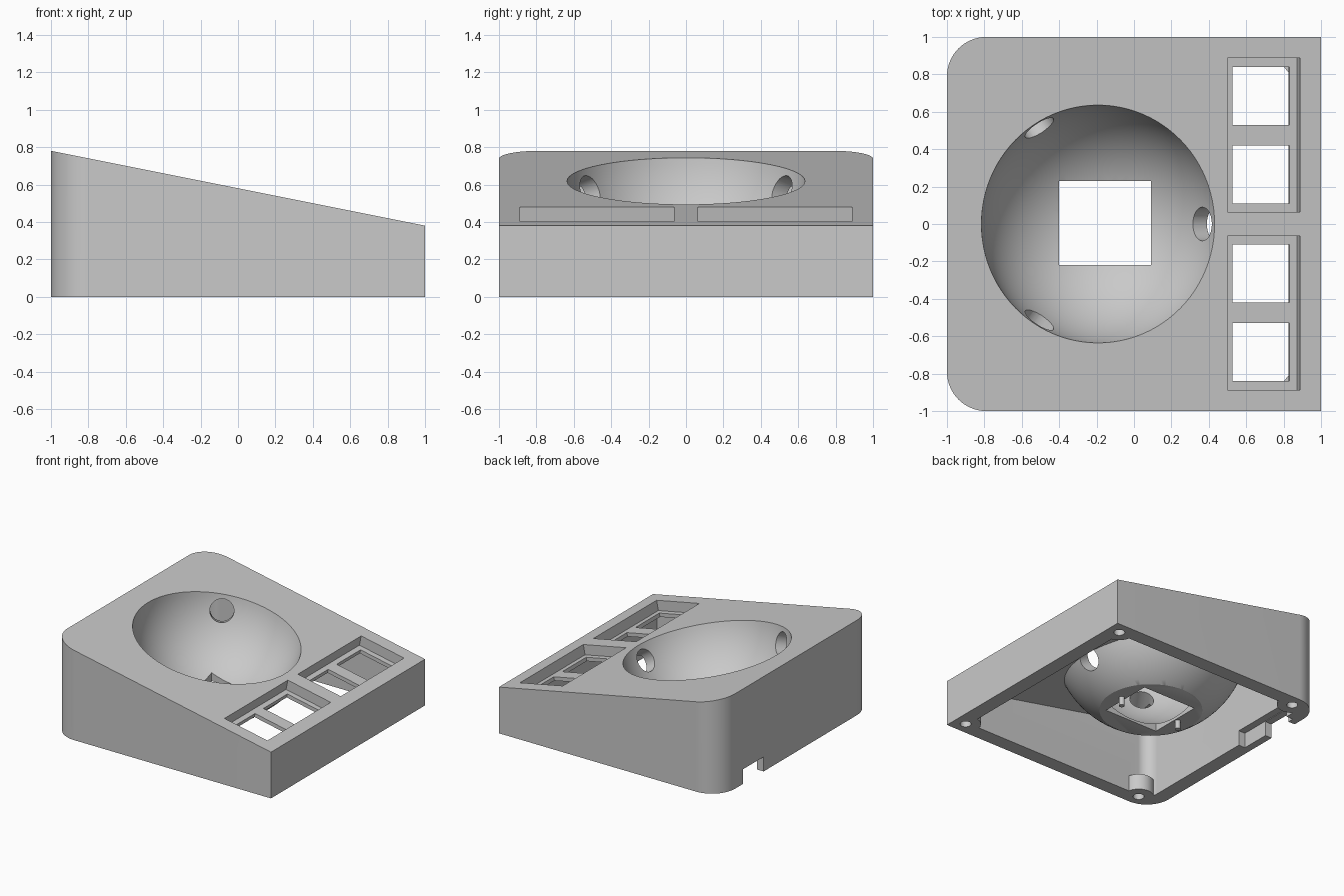
import bpy, bmesh, math
from mathutils import Matrix, Vector

if "Cube" in bpy.data.objects:
    bpy.data.objects.remove(bpy.data.objects["Cube"])

SLOPE = 0.2
TILT = Matrix.Rotation(math.atan(SLOPE), 4, 'Y')
BALL = Vector((-0.166, 0, 0.75))

grey = bpy.data.materials.new("plastic_grey")
grey.diffuse_color = (0.585, 0.585, 0.585, 1)
grey.use_nodes = True
grey.node_tree.nodes["Principled BSDF"].inputs["Base Color"].default_value = grey.diffuse_color


def top_z(x):
    return 0.58 - SLOPE * x


def finish(name, bm, matrix=None):
    if matrix:
        bm.transform(matrix)
    bm.normal_update()
    bmesh.ops.recalc_face_normals(bm, faces=bm.faces)
    if bm.calc_volume(signed=True) < 0:
        bmesh.ops.reverse_faces(bm, faces=bm.faces)
    me = bpy.data.meshes.new(name)
    bm.to_mesh(me)
    bm.free()
    me.materials.append(grey)
    ob = bpy.data.objects.new(name, me)
    bpy.context.collection.objects.link(ob)
    return ob


def wedge(name, half, radius, bottom, drop):
    """Sloped block with its two left corners rounded."""
    pts = [(half, -half), (half, half)]
    for sy, a0 in ((1, 90), (-1, 180)):
        for i in range(17):
            a = math.radians(a0 + 90 * i / 16)
            pts.append((-half + radius + radius * math.cos(a),
                        sy * (half - radius) + radius * math.sin(a)))
    bm = bmesh.new()
    lo = [bm.verts.new((x, y, bottom)) for x, y in pts]
    hi = [bm.verts.new((x, y, top_z(x) - drop)) for x, y in pts]
    bm.faces.new(lo)
    bm.faces.new(hi)
    n = len(pts)
    for i in range(n):
        j = (i + 1) % n
        bm.faces.new((lo[i], lo[j], hi[j], hi[i]))
    return finish(name, bm)


def box(name, x, y, z, matrix=None):
    bm = bmesh.new()
    bmesh.ops.create_cube(bm, size=1)
    for v in bm.verts:
        v.co = [r[0] + (c + 0.5) * (r[1] - r[0]) for c, r in zip(v.co, (x, y, z))]
    return finish(name, bm, matrix)


def rod(name, start, end, r, seg=32):
    start, end = Vector(start), Vector(end)
    d = end - start
    bm = bmesh.new()
    bmesh.ops.create_cone(bm, cap_ends=True, segments=seg, radius1=r, radius2=r, depth=d.length)
    rot = d.to_track_quat('Z', 'Y').to_matrix().to_4x4()
    return finish(name, bm, Matrix.Translation((start + end) / 2) @ rot)


def ball(name, r):
    bm = bmesh.new()
    bmesh.ops.create_uvsphere(bm, u_segments=96, v_segments=48, radius=r)
    return finish(name, bm, Matrix.Translation(BALL) @ TILT)


def cut(target, cutters):
    """Subtract each cutter from the target and discard the cutter."""
    bpy.context.view_layer.objects.active = target
    for c in cutters:
        m = target.modifiers.new("cut", 'BOOLEAN')
        m.operation = 'DIFFERENCE'
        m.solver = 'EXACT'
        m.object = c
        bpy.ops.object.modifier_apply(modifier=m.name)
        bpy.data.objects.remove(c)


# Bowl shell, flattened underneath
shell = ball("bowl_outside", 0.74)
cut(shell, [box("flat_underside", (-1, 1), (-1, 1), (-0.5, 0.12))])

# Hollow interior, leaving the bowl shell and screw bosses standing
screws = [(x, s * 0.9) for x in (0.9, -0.8) for s in (1, -1)]
cavity = wedge("cavity", 0.88, 0.1, -0.1, 0.115)
cut(cavity, [shell] +
    [rod("boss", (x, y, -0.2), (x, y, 0.13), 0.115) for x, y in screws])

# Main case
case = wedge("case", 1.0, 0.21, 0, 0)
cut(case, [cavity, ball("bowl_inside", 0.65)])

# Sensor opening, cable notch with inner recess, and screw holes
cutters = [box("sensor_opening", (-0.4, 0.09), (-0.22, 0.23), (-0.1, 0.35)),
           box("cable_notch", (-1.1, -0.84), (0.42, 0.69), (-0.1, 0.12)),
           box("notch_recess", (-0.94, -0.85), (0.18, 0.74), (-0.1, 0.125))]
cutters += [rod("screw_hole", (x, y, -0.1), (x, y, 0.1), 0.042, 24) for x, y in screws]

# Three bearing holes around the bowl
e = math.radians(-23)
for deg in (0, 120, 240):
    a = math.radians(deg)
    d = TILT @ Vector((math.cos(e) * math.cos(a), math.cos(e) * math.sin(a), math.sin(e)))
    cutters.append(rod("bearing_hole", BALL + d * 0.52, BALL + d * 0.83, 0.09, 40))

# Button pockets and switch windows, square to the sloped top
frame = Matrix.Translation((0.69, 0, top_z(0.69))) @ TILT
for s in (1, -1):
    def span(a, b):
        return sorted((s * a, s * b))
    cutters.append(box("pocket", (-0.195, 0.202), span(0.065, 0.887), (-0.082, 0.1), frame))
    for a, b in ((0.11, 0.42), (0.53, 0.84)):
        cutters.append(box("window", (-0.151, 0.16), span(a, b), (-0.16, 0.05), frame))
cut(case, cutters)

# Sensor mounting pegs under the bowl
pegs = [rod("sensor_peg", (x, 0, 0.05), (x, 0, 0.14), 0.022, 20) for x in (-0.43, 0.12)]

# Smooth curved surfaces, keep sharp edges
for ob in [case] + pegs:
    bpy.ops.object.select_all(action='DESELECT')
    ob.select_set(True)
    bpy.context.view_layer.objects.active = ob
    bpy.ops.object.shade_smooth_by_angle(angle=math.radians(30))
